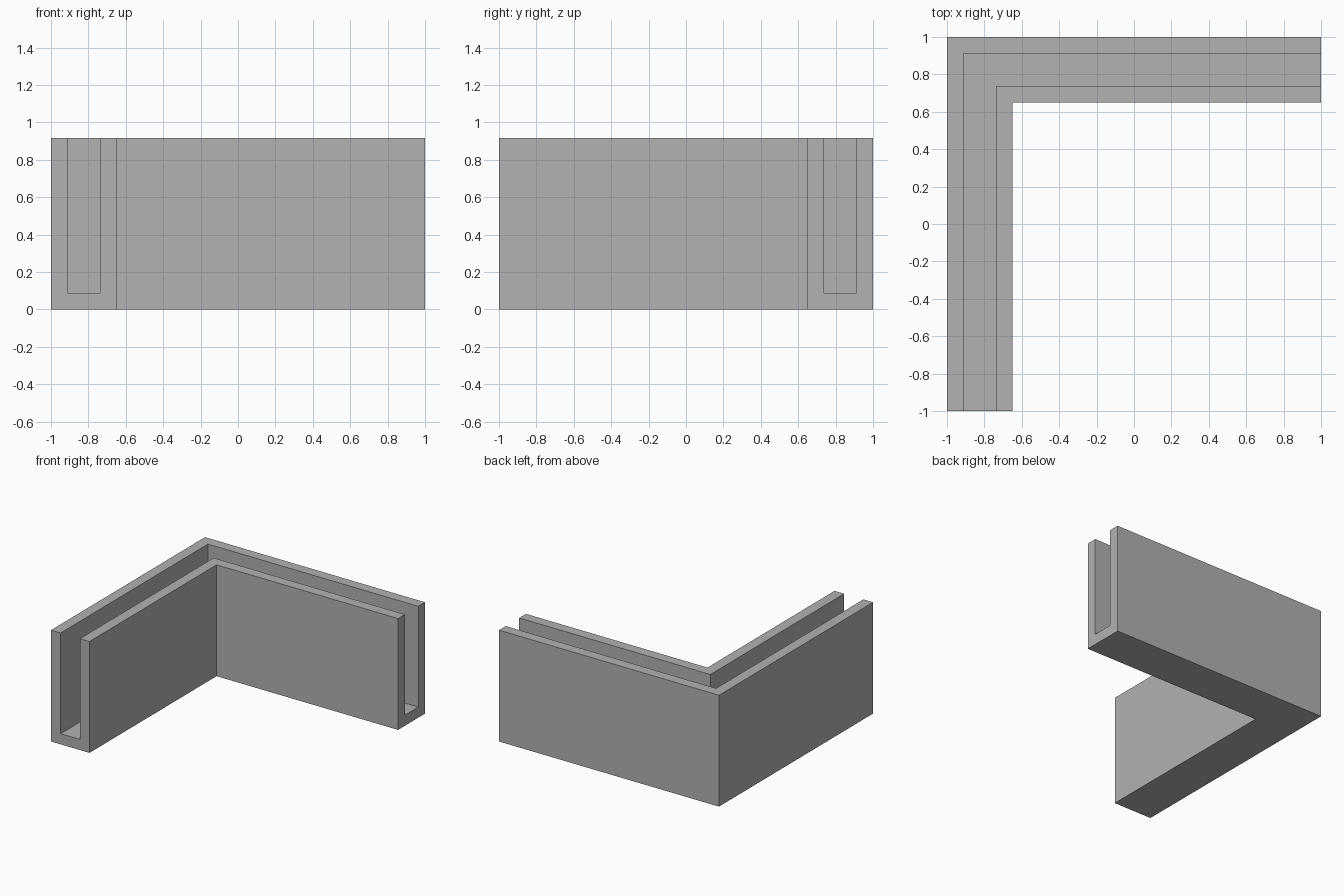
import bpy
import bmesh

cube = bpy.data.objects.get("Cube")
if cube:
    bpy.data.objects.remove(cube, do_unlink=True)

HEIGHT = 0.915
WALL = 0.0875     # wall and floor thickness
WIDTH = 0.35      # full width of the channel

# Plain grey material
grey = bpy.data.materials.new("plain_grey")
grey.use_nodes = True
colour = (0.445, 0.445, 0.445, 1)
grey.diffuse_color = colour
grey.node_tree.nodes["Principled BSDF"].inputs["Base Color"].default_value = colour

# U-shaped section: distance in from the outer wall, height
section = [(0, 0), (WIDTH, 0), (WIDTH, HEIGHT), (WIDTH - WALL, HEIGHT),
           (WIDTH - WALL, WALL), (WALL, WALL), (WALL, HEIGHT), (0, HEIGHT)]

# Sweep the section along the right side, round a mitred corner, along the back
bm = bmesh.new()
rings = [
    [bm.verts.new((-1 + d, -1, z)) for d, z in section],
    [bm.verts.new((-1 + d, 1 - d, z)) for d, z in section],
    [bm.verts.new((1, 1 - d, z)) for d, z in section],
]
count = len(section)
for a, b in zip(rings, rings[1:]):
    for i in range(count):
        j = (i + 1) % count
        bm.faces.new((a[i], a[j], b[j], b[i]))

# Close both open ends with the section
bm.faces.new(rings[0])
bm.faces.new(rings[-1])
bmesh.ops.recalc_face_normals(bm, faces=bm.faces)

mesh = bpy.data.meshes.new("corner_channel")
bm.to_mesh(mesh)
bm.free()
mesh.materials.append(grey)
channel = bpy.data.objects.new("corner_channel", mesh)
bpy.context.collection.objects.link(channel)
